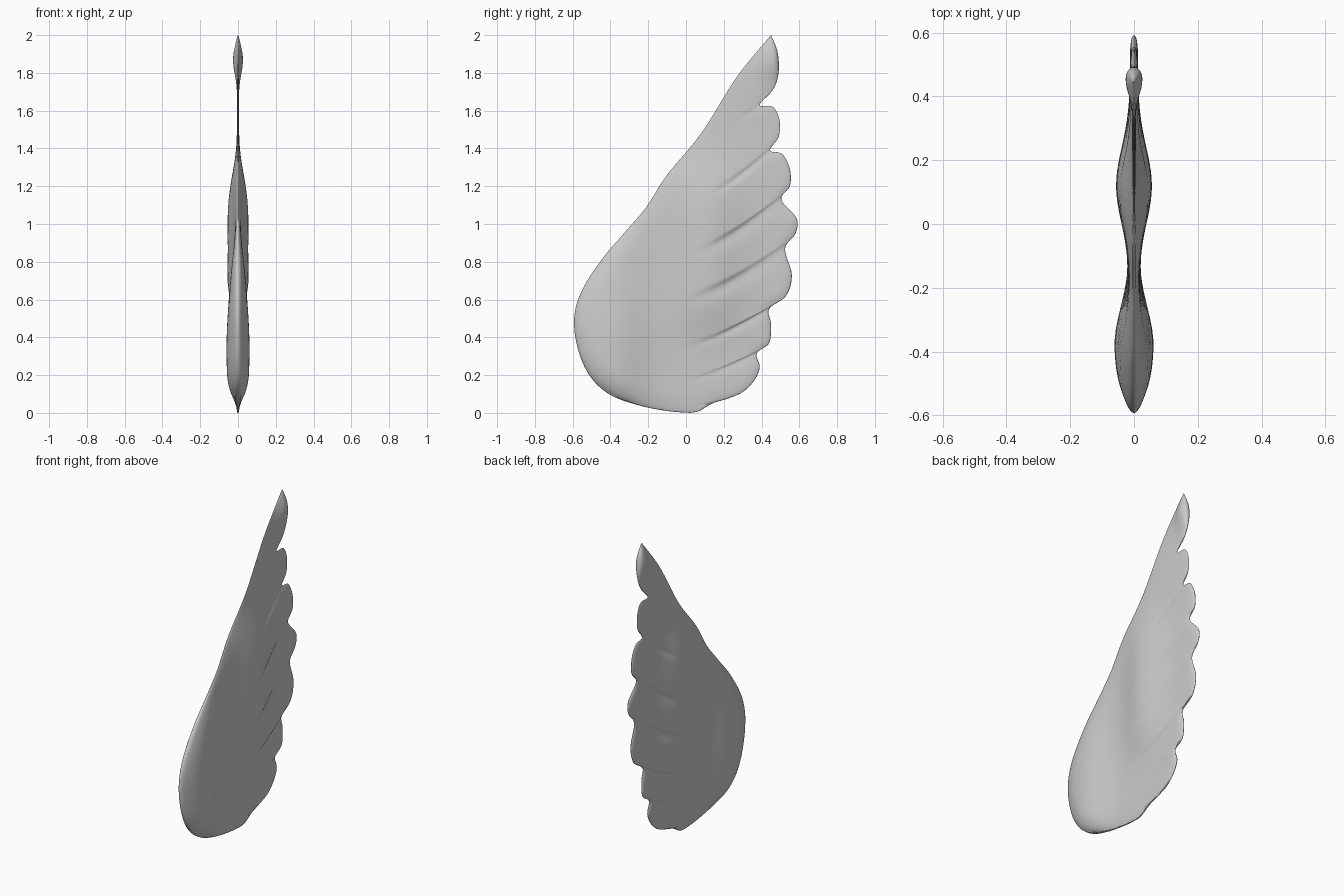
import bpy, bmesh, math
from mathutils import Vector, kdtree

if "Cube" in bpy.data.objects:
    bpy.data.objects.remove(bpy.data.objects["Cube"])

# Outline of the wing as (y, z), both edges running from the bottom to the tip
LEADING = [(.02, 0), (-.10, .01), (-.25, .04), (-.40, .095), (-.505, .19), (-.57, .33),
           (-.592, .50), (-.55, .65), (-.44, .82), (-.32, .96), (-.21, 1.09),
           (-.10, 1.26), (.08, 1.48), (.27, 1.78), (.45, 2.0)]
TRAILING = [(.02, 0), (.07, .01), (.14, .05), (.22, .075), (.30, .11), (.36, .17), (.39, .24),
            (.375, .315), (.44, .37), (.45, .47), (.44, .55), (.53, .62), (.56, .73),
            (.525, .87), (.58, .95), (.585, 1.03), (.505, 1.13), (.55, 1.20), (.55, 1.29),
            (.51, 1.37), (.445, 1.39), (.49, 1.46), (.495, 1.55), (.46, 1.62),
            (.39, 1.63), (.46, 1.71), (.49, 1.80), (.485, 1.91), (.45, 2.0)]
NOTCHES = [3, 7, 10, 13, 16, 20, 24]      # trailing points between feathers
ROWS, COLS = 252, 40


def spline(points, s):
    """Smooth curve through the points, s from 0 to 1."""
    n = len(points) - 1
    i = min(int(s * n), n - 1)
    t = s * n - i
    a, b, c, d = (Vector(points[min(max(j, 0), n)]) for j in range(i - 1, i + 3))
    return 0.5 * (2 * b + (c - a) * t + (2 * a - 5 * b + 4 * c - d) * t * t
                  + (3 * b - a - 3 * c + d) * t ** 3)


def bump(v, centre, width, power=2):
    return math.exp(-abs((v - centre) / width) ** power)


def smooth(a, b, v):
    t = min(max((v - a) / (b - a), 0), 1)
    return t * t * (3 - 2 * t)


def thickness(y, z):
    """Half thickness: shoulder lobe, feather lobe and tip swelling on a thin sheet."""
    t = .012 - .006 * smooth(1.2, 1.5, z)
    t += .049 * bump(y, -.38, .22 if y < -.38 else .17) * bump(z, .33, .5)
    t += .044 * bump(y, .12, .17) * bump(z, .86, .42, 4)
    t += .026 * bump(y, .47, .08) * bump(z, 1.88, .11)
    return t


# Rows sweep along the feathers from the leading to the trailing edge
grid = []
for r in range(ROWS + 1):
    s = r / ROWS
    lead, trail = spline(LEADING, s), spline(TRAILING, s)
    row = []
    for c in range(COLS + 1):
        u = (1 - math.cos(math.pi * c / COLS)) / 2
        p = lead.lerp(trail, u)
        p.y -= .14 * math.sin(math.pi * s) ** 2 * math.sin(math.pi * u)
        row.append((p, u))
    grid.append(row)

# Distance to the outline rounds off the rim
edge = [row[k][0] for row in grid for k in (0, -1)]
tree = kdtree.KDTree(len(edge))
for i, p in enumerate(edge):
    tree.insert((0, p.x, p.y), i)
tree.balance()

bm = bmesh.new()
for side in (1, -1):
    verts = []
    for r, row in enumerate(grid):
        line = []
        k = r / ROWS * (len(TRAILING) - 1)
        groove = max(bump(k, n, .4) for n in NOTCHES)
        for c, (p, u) in enumerate(row):
            x = 0
            if 0 < c < COLS and 0 < r < ROWS:
                d = tree.find((0, p.x, p.y))[2] / (.11 - .06 * smooth(.5, 1, u))
                rim = math.sqrt(d * (2 - d)) if d < 1 else 1
                x = thickness(p.x, p.y) * rim * (1 - .4 * groove * smooth(.5, .9, u))
            line.append(bm.verts.new((side * x, p.x, p.y)))
        verts.append(line)
    for a, b in zip(verts, verts[1:]):
        for c in range(COLS):
            bm.faces.new((a[c], a[c + 1], b[c + 1], b[c]))
bmesh.ops.remove_doubles(bm, verts=bm.verts, dist=.0004)
bmesh.ops.recalc_face_normals(bm, faces=bm.faces)

mesh = bpy.data.meshes.new("wing")
bm.to_mesh(mesh)
bm.free()
wing = bpy.data.objects.new("wing", mesh)
bpy.context.collection.objects.link(wing)
bpy.context.view_layer.objects.active = wing
wing.select_set(True)
bpy.ops.object.shade_smooth_by_angle(angle=math.radians(60))
